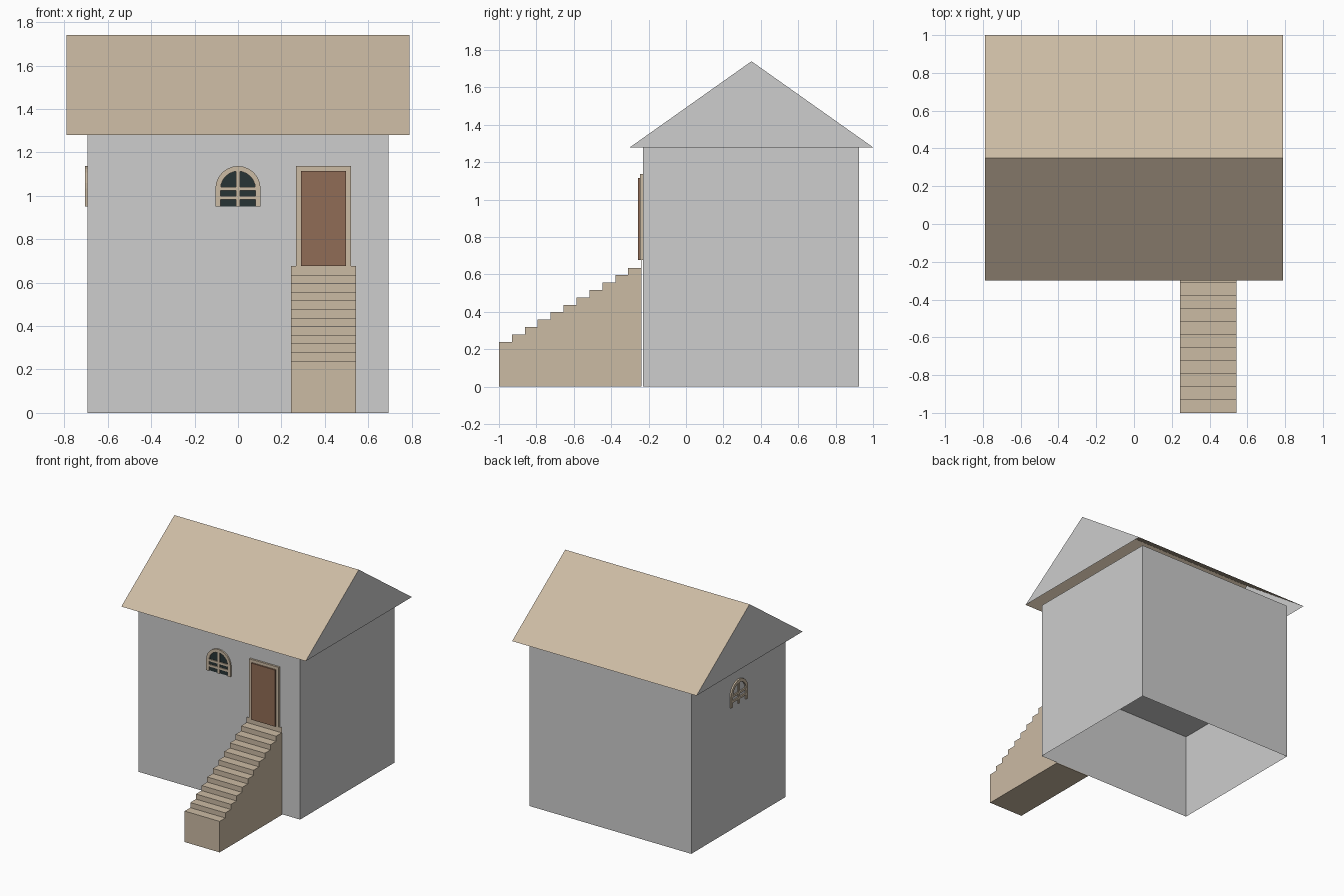
import bpy, bmesh, math
from mathutils import Vector

if "Cube" in bpy.data.objects:
    bpy.data.objects.remove(bpy.data.objects["Cube"])


def material(name, r, g, b):
    m = bpy.data.materials.new(name)
    m.use_nodes = True
    m.diffuse_color = (r, g, b, 1)
    m.node_tree.nodes["Principled BSDF"].inputs["Base Color"].default_value = (r, g, b, 1)
    return m


GREY = material("plaster grey", 0.61, 0.61, 0.61)
TAN = material("sandstone tan", 0.60, 0.495, 0.37)
BROWN = material("door brown", 0.28, 0.15, 0.092)
GLASS = material("dark glass", 0.02, 0.033, 0.036)


def finish(bm, name, *mats):
    mesh = bpy.data.meshes.new(name)
    bm.to_mesh(mesh)
    bm.free()
    for m in mats:
        mesh.materials.append(m)
    ob = bpy.data.objects.new(name, mesh)
    bpy.context.collection.objects.link(ob)
    return ob


def extrude(name, outline, vec, mat):
    """Solid made by sweeping a closed outline along a vector."""
    bm = bmesh.new()
    face = bm.faces.new([bm.verts.new(p) for p in outline])
    new = bmesh.ops.extrude_face_region(bm, geom=[face], use_keep_orig=True)
    moved = [v for v in new["geom"] if isinstance(v, bmesh.types.BMVert)]
    bmesh.ops.translate(bm, verts=moved, vec=Vector(vec))
    bmesh.ops.recalc_face_normals(bm, faces=bm.faces)
    return finish(bm, name, mat)


def box(name, x0, x1, y0, y1, z0, z1, mat):
    base = [(x0, y0, z0), (x1, y0, z0), (x1, y1, z0), (x0, y1, z0)]
    return extrude(name, base, (0, 0, z1 - z0), mat)


FRONT, BACK, HALF, EAVE = -0.23, 0.925, 0.693, 1.28
FLOOR, MID = 0.677, 0.35

# Walls: hollow shell, open underneath
walls = box("walls", -HALF, HALF, FRONT, BACK, 0, EAVE, GREY)
bm = bmesh.new()
bm.from_mesh(walls.data)
flat = [f for f in bm.faces if abs(f.normal.z) > 0.9]
bmesh.ops.delete(bm, geom=flat, context="FACES_ONLY")
bm.to_mesh(walls.data)
bm.free()

# Raised floor at door level
bm = bmesh.new()
bm.faces.new([bm.verts.new((x * HALF, y, FLOOR)) for x, y in
              ((-1, FRONT), (1, FRONT), (1, BACK), (-1, BACK))])
finish(bm, "floor", GREY)

# Roof: tan slopes, grey gables, open underside
roof = extrude("roof", [(-0.79, -0.3, EAVE), (-0.79, 1, EAVE), (-0.79, MID, 1.74)],
               (1.58, 0, 0), GREY)
roof.data.materials.append(TAN)
bm = bmesh.new()
bm.from_mesh(roof.data)
bm.normal_update()
bmesh.ops.delete(bm, geom=[f for f in bm.faces if f.normal.z < -0.9], context="FACES_ONLY")
for f in bm.faces:
    f.material_index = int(f.normal.z > 0.3)
bm.to_mesh(roof.data)
bm.free()

# Stairs: stepped profile with a thin last riser reaching the door sill
STEPS, Y0, Y1, Z0 = 11, -1.0, -0.24, 0.24
depth, rise = (Y1 - Y0) / STEPS, 0.0396
profile = [(Y0, 0)]
for i in range(STEPS):
    profile += [(Y0 + i * depth, Z0 + i * rise), (Y0 + (i + 1) * depth, Z0 + i * rise)]
profile += [(Y1, FLOOR), (Y1 + 0.003, FLOOR), (Y1 + 0.003, 0)]
extrude("stairs", [(0.243, y, z) for y, z in profile], (0.3, 0, 0), TAN)

# Door and its frame plate
box("door_frame", 0.267, 0.52, FRONT - 0.015, FRONT, FLOOR, 1.138, TAN)
box("door", 0.29, 0.498, FRONT - 0.026, FRONT - 0.015, FLOOR, 1.115, BROWN)

# Arched windows
SILL, SPRING = 0.95, 1.033


def arch(radius, y, segments=12):
    pts = [(radius, y, SILL)]
    for i in range(segments + 1):
        a = math.pi * i / segments
        pts.append((radius * math.cos(a), y, SPRING + radius * math.sin(a)))
    return pts + [(-radius, y, SILL)]


def window(name, location, angle, glazed):
    out = (0, -0.012, 0)
    parts = [extrude(name + "_frame", arch(0.104, 0) + arch(0.08, 0)[::-1], out, TAN),
             box(name + "_mullion", -0.009, 0.009, -0.01, 0, SILL, 1.115, TAN)]
    for i, z in enumerate((0.983, 1.024)):
        parts.append(box(f"{name}_bar_{i + 1}", -0.082, 0.082, -0.01, 0, z, z + 0.016, TAN))
    if glazed:
        parts.append(extrude(name + "_glass", arch(0.082, 0), (0, -0.003, 0), GLASS))
    for p in parts:
        p.location = location
        p.rotation_euler.z = angle


window("front_window", (0, FRONT, 0), 0, True)
window("right_window", (-HALF, MID, 0), -math.pi / 2, False)
